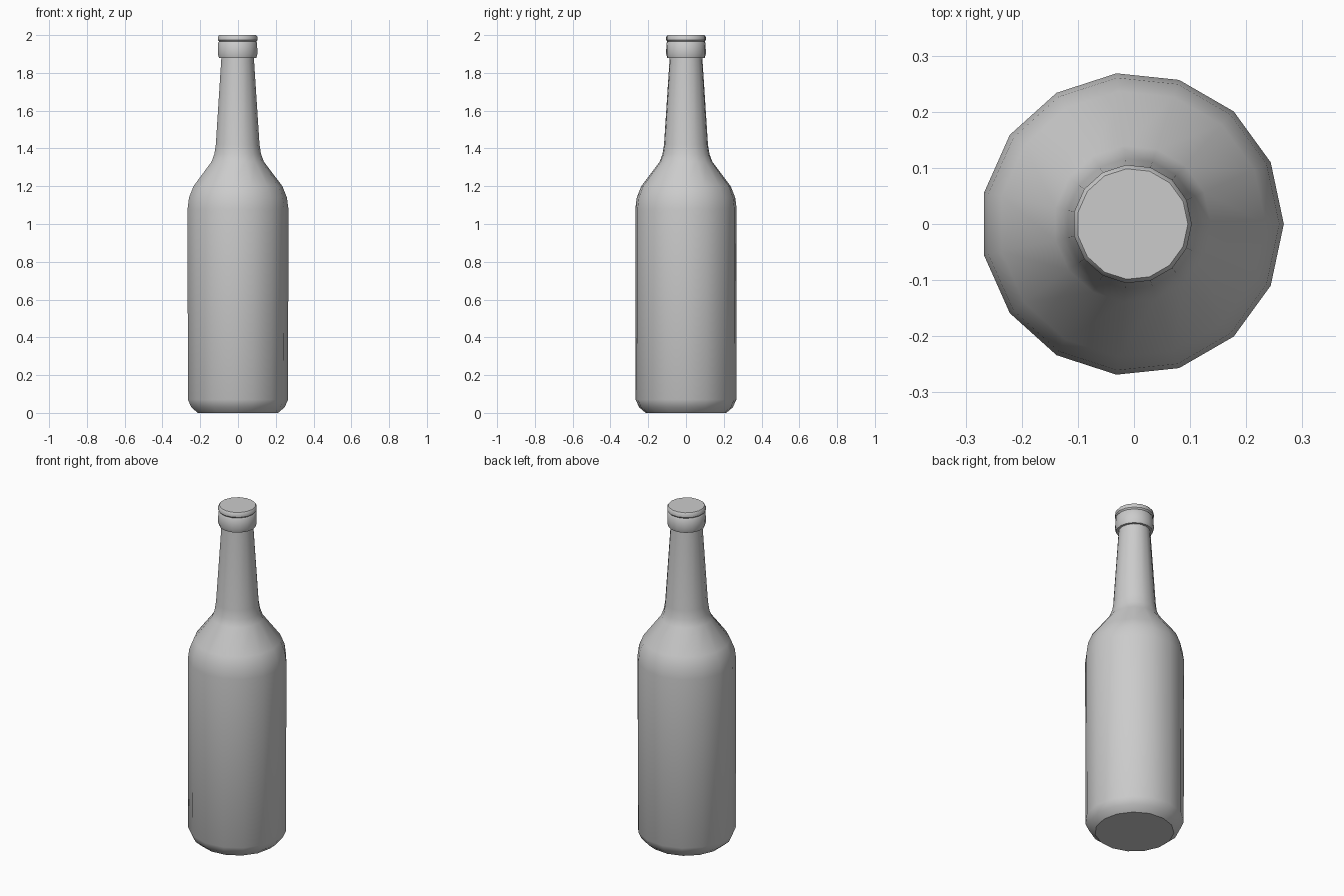
import bpy, bmesh, math

if "Cube" in bpy.data.objects:
    bpy.data.objects.remove(bpy.data.objects["Cube"])

SIDES = 15


def lathe(name, profile, centre_x=-0.003):
    """Spin a (radius, height) profile into a closed low-poly solid."""
    bm = bmesh.new()
    rings = []
    for r, z in profile:
        ring = []
        for i in range(SIDES):
            a = 2 * math.pi * i / SIDES
            ring.append(bm.verts.new((centre_x + r * math.cos(a), r * math.sin(a), z)))
        rings.append(ring)
    for low, high in zip(rings, rings[1:]):
        for i in range(SIDES):
            j = (i + 1) % SIDES
            bm.faces.new((low[i], low[j], high[j], high[i]))
    bm.faces.new(rings[0][::-1])
    bm.faces.new(rings[-1])
    mesh = bpy.data.meshes.new(name)
    bm.to_mesh(mesh)
    bm.free()
    obj = bpy.data.objects.new(name, mesh)
    bpy.context.collection.objects.link(obj)
    bpy.ops.object.select_all(action='DESELECT')
    obj.select_set(True)
    bpy.context.view_layer.objects.active = obj
    bpy.ops.object.shade_smooth_by_angle(angle=math.radians(40))
    return obj


# Base, body, shoulder, neck and lip in one continuous profile
lathe("bottle", [
    (0.215, 0.0), (0.25, 0.03), (0.268, 0.07),       # base
    (0.27, 1.08), (0.262, 1.14), (0.238, 1.2),       # body and shoulder
    (0.14, 1.33), (0.125, 1.37), (0.117, 1.42),      # shoulder into neck
    (0.087, 1.88),                                   # neck
    (0.1, 1.88), (0.106, 1.9), (0.104, 1.96),        # collar
    (0.099, 1.966), (0.106, 1.974), (0.106, 1.99),   # groove and lip
    (0.099, 2.0),
])
